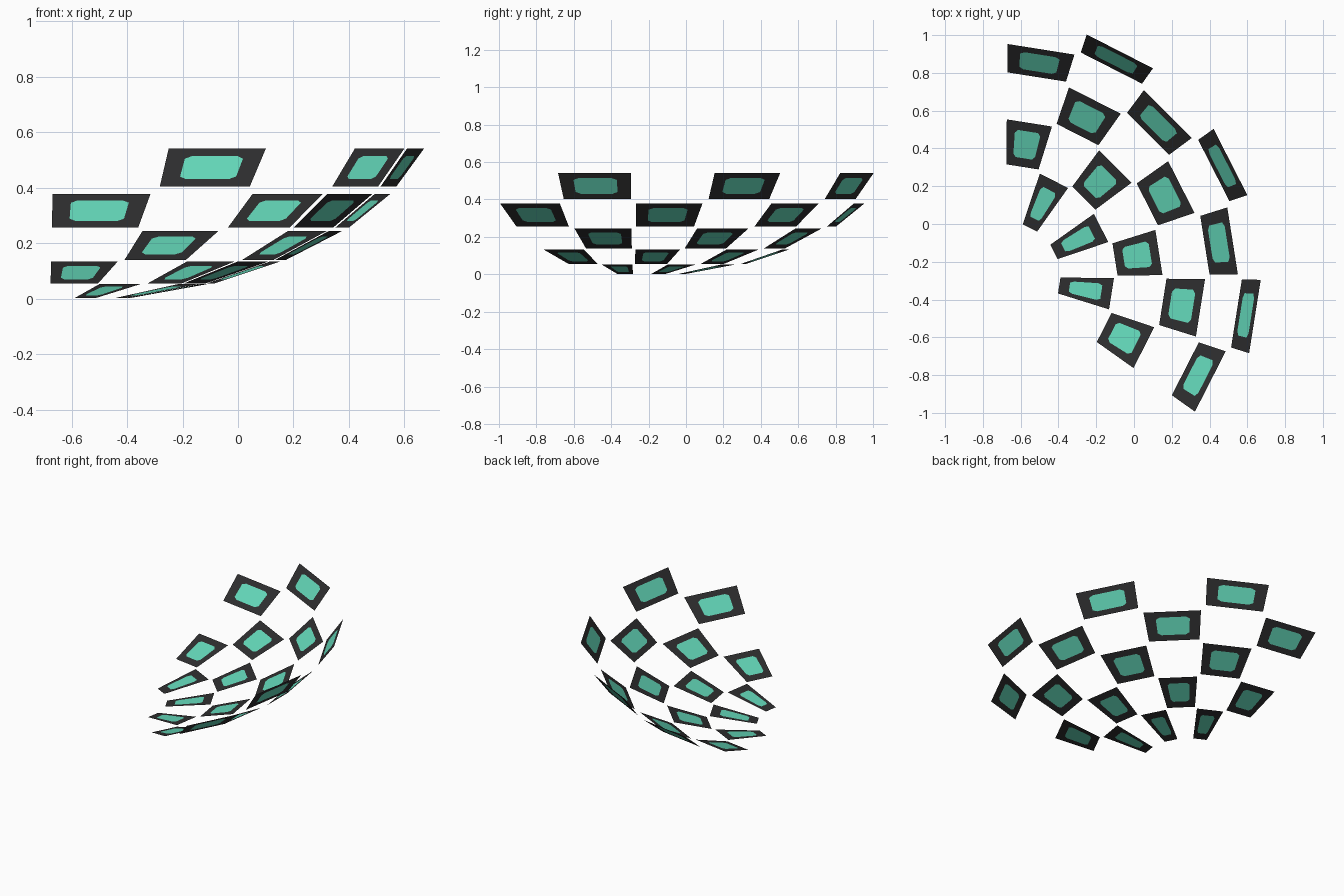
import bpy, bmesh, math
from mathutils import Vector

if "Cube" in bpy.data.objects:
    bpy.data.objects.remove(bpy.data.objects["Cube"])

def material(name, rgb):
    m = bpy.data.materials.new(name)
    m.diffuse_color = (*rgb, 1)
    m.use_nodes = True
    m.node_tree.nodes["Principled BSDF"].inputs["Base Color"].default_value = m.diffuse_color
    return m

black = material("black_border", (0.027, 0.027, 0.028))
teal = material("teal_panel", (0.127, 0.69, 0.49))

# Bowl axis, and per ring: inner radius, inner height, outer radius, outer height
CX, CY = -0.683, -0.28
RINGS = [(0.294, 0.002, 0.577, 0.053),
         (0.596, 0.054, 0.834, 0.133),
         (0.855, 0.139, 1.059, 0.244),
         (1.083, 0.256, 1.233, 0.378),
         (1.254, 0.404, 1.354, 0.541)]
HALF = 8.35           # half angle of a panel within its 18 degree sector

def point(r, z, deg):
    a = math.radians(deg)
    return Vector((CX + r * math.cos(a), CY + r * math.sin(a), z))

def panel(name, ring, mid):
    """Flat trapezoid with a teal centre patch that has clipped corners."""
    r0, z0, r1, z1 = ring
    c = [point(r0, z0, mid - HALF), point(r1, z1, mid - HALF),
         point(r1, z1, mid + HALF), point(r0, z0, mid + HALF)]

    def at(u, v):
        return c[0].lerp(c[1], u).lerp(c[3].lerp(c[2], u), v)

    bm = bmesh.new()
    outer = [bm.verts.new(p) for p in c]
    lo, hi, k = 0.195, 0.805, 0.07
    uv = [(lo, lo + k), (lo + k, lo), (hi - k, lo), (hi, lo + k),
          (hi, hi - k), (hi - k, hi), (lo + k, hi), (lo, hi - k)]
    inner = [bm.verts.new(at(u, v)) for u, v in uv]
    bm.faces.new(inner).material_index = 1
    for i in range(4):
        j = (i + 1) % 4
        bm.faces.new((outer[i], inner[2 * i + 1], inner[2 * i]))
        bm.faces.new((outer[i], outer[j], inner[2 * j], inner[2 * i + 1]))
    me = bpy.data.meshes.new(name)
    bm.to_mesh(me)
    bm.free()
    me.materials.append(black)
    me.materials.append(teal)
    bpy.context.collection.objects.link(bpy.data.objects.new(name, me))

# Checkerboard of panels on the bowl
for n, ring in enumerate(RINGS):
    starts = (-18, 18, 54) if n % 2 == 0 else (-36, 0, 36, 72)
    for s, start in enumerate(starts):
        panel(f"panel_ring{n + 1}_{s + 1}", ring, start + 9)
